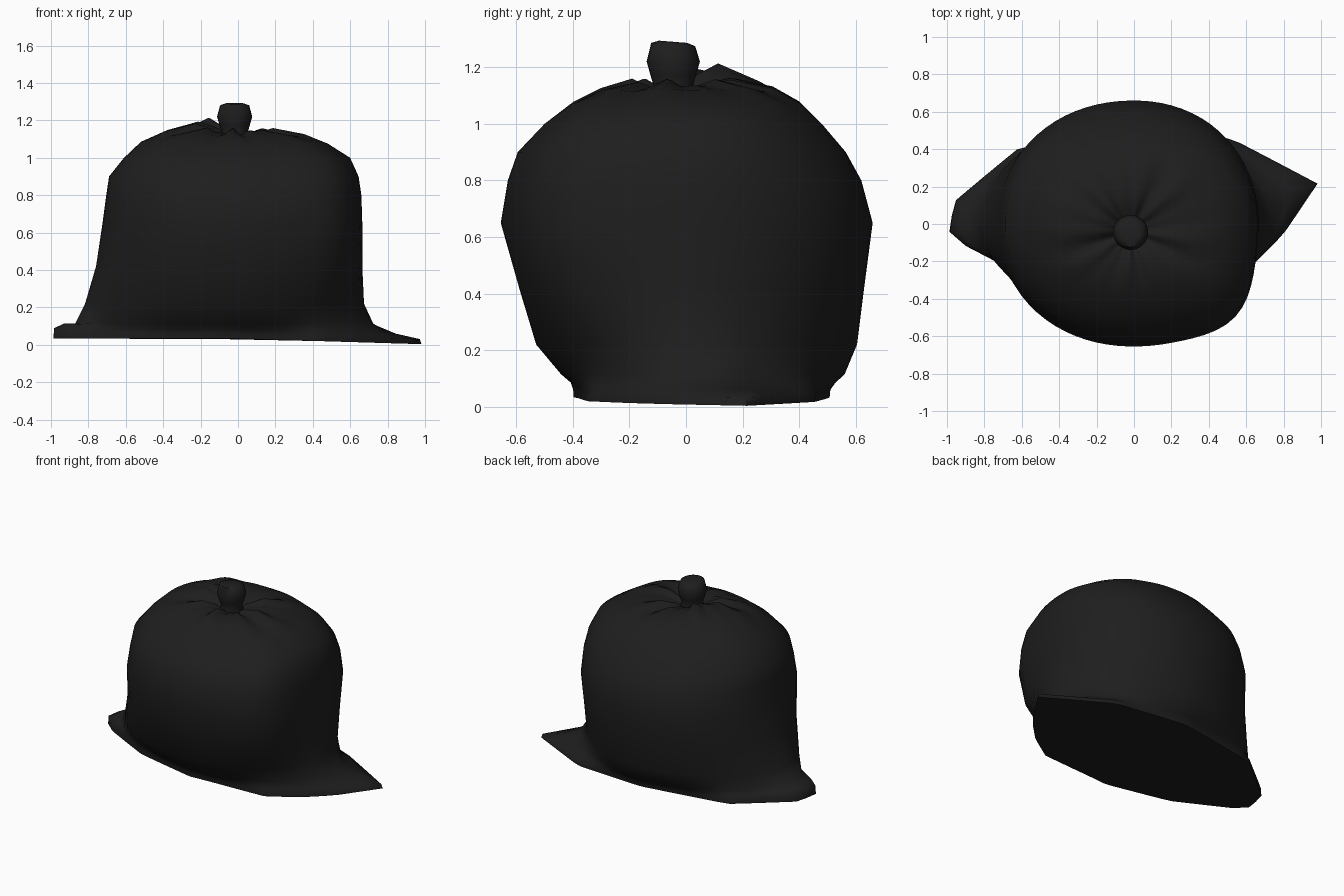
import bpy, bmesh, math

if "Cube" in bpy.data.objects:
    bpy.data.objects.remove(bpy.data.objects["Cube"])

SEG = 72
plastic = bpy.data.materials.new("black_plastic")
plastic.diffuse_color = (0.013, 0.013, 0.013, 1)
plastic.use_nodes = True
plastic.node_tree.nodes["Principled BSDF"].inputs["Base Color"].default_value = plastic.diffuse_color


def loft(name, rings, angle):
    """Skin a list of equal-length point rings and cap both ends."""
    bm = bmesh.new()
    rows = [[bm.verts.new(p) for p in ring] for ring in rings]
    n = len(rows[0])
    for a, b in zip(rows, rows[1:]):
        for i in range(n):
            j = (i + 1) % n
            bm.faces.new((a[i], a[j], b[j], b[i]))
    bm.faces.new(rows[0][::-1])
    bm.faces.new(rows[-1])
    bmesh.ops.recalc_face_normals(bm, faces=bm.faces)
    me = bpy.data.meshes.new(name)
    bm.to_mesh(me)
    bm.free()
    ob = bpy.data.objects.new(name, me)
    bpy.context.collection.objects.link(ob)
    me.materials.append(plastic)
    bpy.context.view_layer.objects.active = ob
    ob.select_set(True)
    bpy.ops.object.shade_smooth_by_angle(angle=math.radians(angle))
    ob.select_set(False)
    return ob


def bump(t, centre, width):
    d = (t - centre + math.pi) % (2 * math.pi) - math.pi
    return math.exp(-(d / width) ** 2)


# Flat seam outline at the ground, drawn out to a pinched corner on each side
SEAM = [(1, .22), (.53, .46), (0, .51), (-.62, .41), (-.97, .12), (-1, -.07),
        (-.55, -.30), (-.1, -.40), (.45, -.35), (.64, -.22), (.8, -.06)]


def seam_radius(c, s):
    """Distance from the origin to the seam outline along (c, s)."""
    for (x, y), (u, v) in zip(SEAM, SEAM[1:] + SEAM[:1]):
        dx, dy = u - x, v - y
        den = c * dy - s * dx
        if abs(den) < 1e-9:
            continue
        r = (x * dy - y * dx) / den
        k = (x * s - y * c) / den
        if r > 0 and -1e-6 <= k <= 1 + 1e-6:
            return r
    return 0.5


def body_ring(z, x0, x1, y0, y1):
    """Lopsided polar superellipse, blended to the seam outline low down and
    gathered into folds near the neck."""
    top = max(0, 1 - abs(x1 - 0.19) / 0.4) if z > 0.95 else 0
    seam = math.exp(-((z - 0.045) / 0.05) ** 2)
    n = min(2.1, 1.7 + 0.7 * z)
    cx, cy = (-0.02, -0.04) if z > 1.08 else (0, 0)
    pts = []
    for i in range(SEG):
        t = 2 * math.pi * i / SEG + math.radians(2.4)
        c, s = math.cos(t), math.sin(t)
        m = n + (0.8 * bump(t, math.radians(-40), 0.45) if z > 0.3 else 0)
        a = (x1 - cx) if c > 0 else (cx - x0)
        b = (y1 - cy) if s > 0 else (cy - y0)
        r = ((abs(c) / a) ** m + (abs(s) / b) ** m) ** (-1 / m)
        r += seam * (seam_radius(c, s) - r)
        dz = 0.012 * top ** 2 * (math.cos(8 * t + 0.6) + 0.7 * math.cos(13 * t + 2))
        dz += 0.06 * top * bump(t, math.radians(145), 0.75)
        if z < 0.1:
            dz -= 0.03 * max(0, r * c)
            if z > 0.05:      # left corner thick, right corner thin
                dz += 0.03 * bump(t, math.pi, 0.3)
        pts.append((cx + r * c, cy + r * s, z + dz))
    return pts


# Bag body: height, x range, y range
body = [
    (0.033, -0.85, 0.72, -0.36, 0.50),
    (0.06, -0.86, 0.72, -0.40, 0.535),
    (0.085, -0.86, 0.71, -0.42, 0.55),
    (0.115, -0.855, 0.70, -0.45, 0.57),
    (0.22, -0.82, 0.675, -0.53, 0.605),
    (0.42, -0.76, 0.665, -0.59, 0.63),
    (0.65, -0.725, 0.665, -0.655, 0.66),
    (0.80, -0.705, 0.66, -0.63, 0.62),
    (0.90, -0.69, 0.645, -0.595, 0.565),
    (1.00, -0.61, 0.60, -0.50, 0.48),
    (1.075, -0.52, 0.48, -0.40, 0.40),
    (1.12, -0.39, 0.36, -0.30, 0.31),
    (1.14, -0.23, 0.19, -0.19, 0.16),
    (1.12, -0.12, 0.08, -0.13, 0.05),
    (1.09, -0.07, 0.03, -0.09, 0.01),
]
loft("bag_body", [body_ring(*r) for r in body], 75)

# Tied neck: waist, bulge and rounded top
neck = [(1.08, 0.085), (1.13, 0.068), (1.17, 0.08), (1.22, 0.094),
        (1.28, 0.078), (1.29, 0.05)]
rings = []
for z, r in neck:
    ring = []
    for i in range(24):
        t = 2 * math.pi * i / 24
        x, y = r * math.cos(t), r * math.sin(t)
        tilt = -0.08 * y if z > 1.25 else 0
        ring.append((-0.018 + x, -0.045 + y, z + tilt))
    rings.append(ring)
loft("tied_neck", rings, 60)
